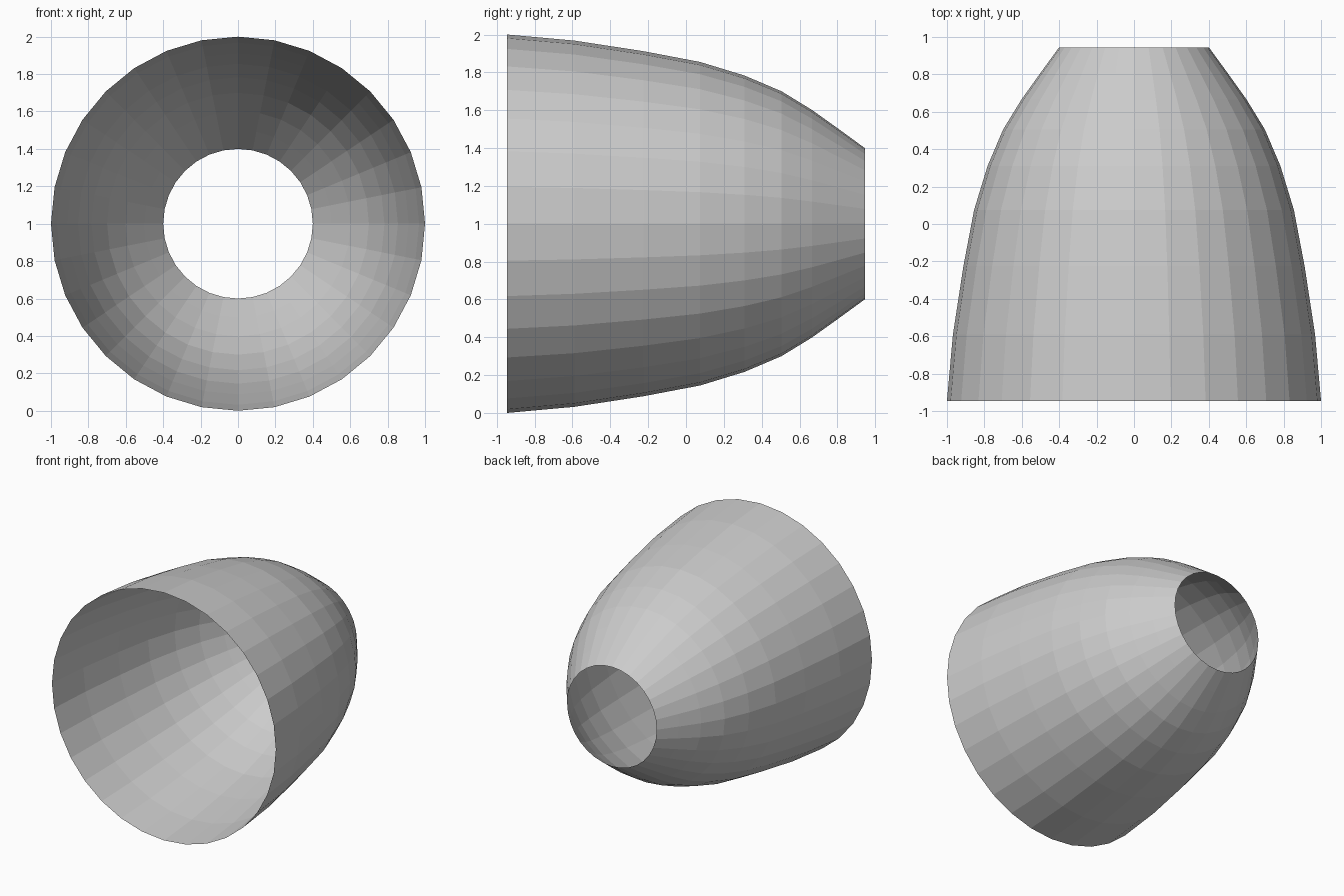
import bpy, bmesh
from math import sin, cos, tau

if "Cube" in bpy.data.objects:
    bpy.data.objects.remove(bpy.data.objects["Cube"])

SIDES = 32
CENTRE_Z = 1.0

# Shell profile: (y position, radius) from the wide front rim to the narrow back rim
PROFILE = [(-0.945, 1.0), (-0.59, 0.968), (-0.225, 0.912), (0.075, 0.855), (0.31, 0.783),
           (0.505, 0.70), (0.665, 0.602), (0.805, 0.502), (0.945, 0.40)]

bm = bmesh.new()


def ring(y, r):
    return [bm.verts.new((r * sin(tau * i / SIDES), y, CENTRE_Z + r * cos(tau * i / SIDES)))
            for i in range(SIDES)]


# Open, single-walled shell: both ends are left uncapped
rings = [ring(y, r) for y, r in PROFILE]
for a, b in zip(rings, rings[1:]):
    for i in range(SIDES):
        j = (i + 1) % SIDES
        bm.faces.new((a[i], b[i], b[j], a[j]))

# Flat-faced outside, normals pointing away from the axis
bm.normal_update()
face = bm.faces[:][0]
c = face.calc_center_median()
if face.normal.x * c.x + face.normal.z * (c.z - CENTRE_Z) < 0:
    bmesh.ops.reverse_faces(bm, faces=bm.faces[:])

mesh = bpy.data.meshes.new("tapered_shell")
bm.to_mesh(mesh)
bm.free()
bpy.context.collection.objects.link(bpy.data.objects.new("tapered_shell", mesh))
